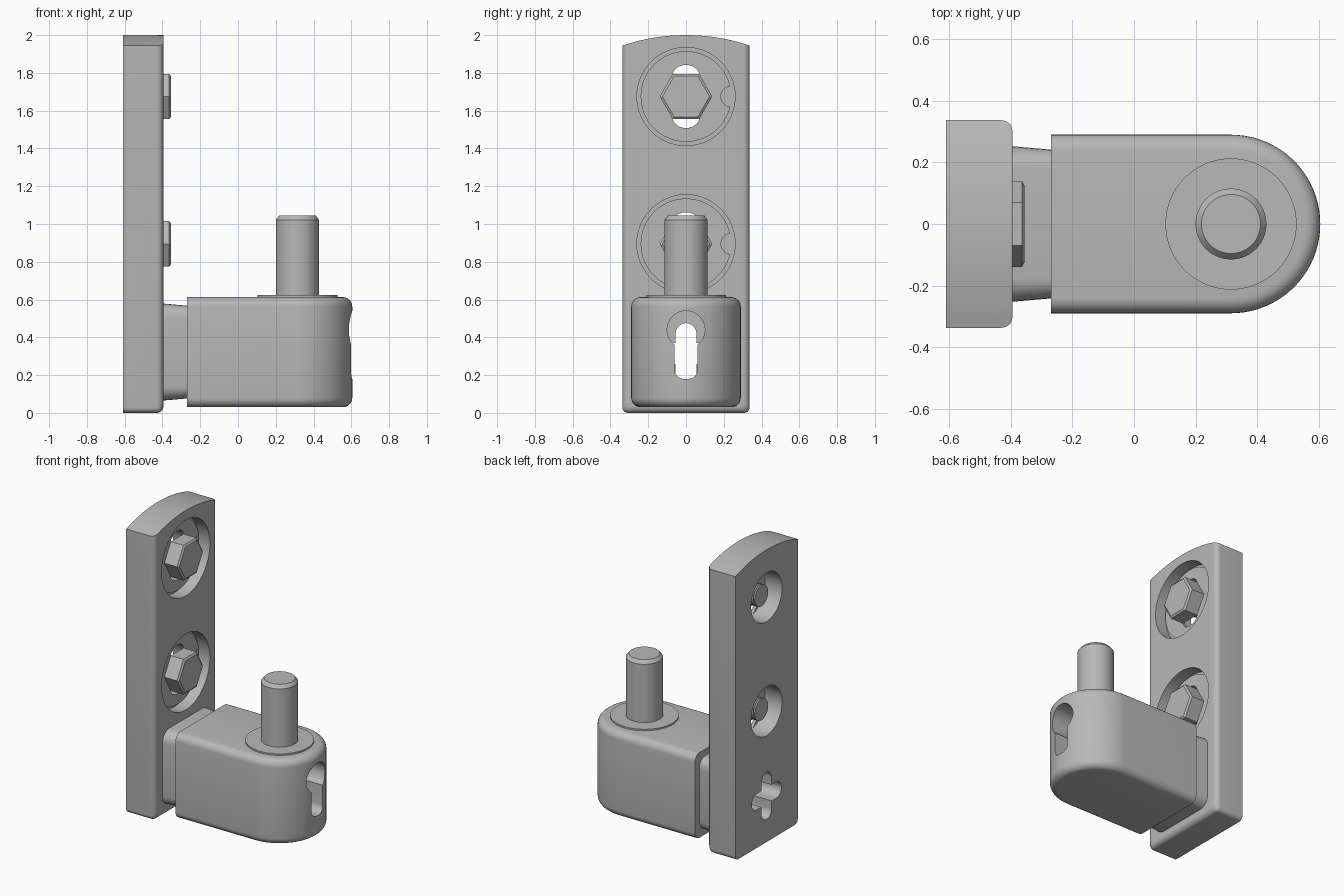
import bpy, bmesh, math

if "Cube" in bpy.data.objects:
    bpy.data.objects.remove(bpy.data.objects["Cube"])

steel = bpy.data.materials.new("plain grey steel")
steel.diffuse_color = (0.48, 0.48, 0.48, 1)
steel.use_nodes = True
steel.node_tree.nodes["Principled BSDF"].inputs["Base Color"].default_value = steel.diffuse_color


def loft(name, rings):
    """Skin a list of equal-length point rings and cap both ends."""
    bm = bmesh.new()
    vs = [[bm.verts.new(p) for p in r] for r in rings]
    n = len(rings[0])
    for a, b in zip(vs, vs[1:]):
        for i in range(n):
            j = (i + 1) % n
            bm.faces.new((a[i], a[j], b[j], b[i]))
    bm.faces.new(vs[0])
    bm.faces.new(vs[-1])
    bmesh.ops.recalc_face_normals(bm, faces=bm.faces)
    me = bpy.data.meshes.new(name)
    bm.to_mesh(me)
    bm.free()
    me.materials.append(steel)
    ob = bpy.data.objects.new(name, me)
    bpy.context.collection.objects.link(ob)
    return ob


def circle(r, y=0, z=0, n=48, phase=0):
    return [(y + r * math.cos(phase + 2 * math.pi * i / n),
             z + r * math.sin(phase + 2 * math.pi * i / n)) for i in range(n)]


def rounded(hy, hz, r, z, n=6):
    """Rounded rectangle in the YZ plane."""
    pts = []
    for k, (sy, sz) in enumerate(((1, 1), (-1, 1), (-1, -1), (1, -1))):
        for i in range(n + 1):
            a = (k + i / n) * math.pi / 2
            pts.append((sy * (hy - r) + r * math.cos(a), z + sz * (hz - r) + r * math.sin(a)))
    return pts


def along_x(outline, x):
    return [(x, y, z) for y, z in outline]


def prism(name, outline, x0, x1):
    return loft(name, [along_x(outline, x0), along_x(outline, x1)])


def turned_z(name, profile, x, n=64):
    """Round part on a vertical axis from (radius, height) pairs."""
    return loft(name, [[(x + a, b, z) for a, b in circle(r, n=n)] for r, z in profile])


def cut(ob, *cutters):
    for c in cutters:
        m = ob.modifiers.new("cut", 'BOOLEAN')
        m.operation, m.solver, m.object = 'DIFFERENCE', 'EXACT', c
        bpy.context.view_layer.objects.active = ob
        bpy.ops.object.modifier_apply(modifier=m.name)
        bpy.data.objects.remove(c)


def fillet(r, n=6):
    """(inset, distance from the end face) pairs of a quarter round."""
    return [(r - r * math.sin(a), r - r * math.cos(a))
            for a in (math.pi / 2 * i / n for i in range(n + 1))]


# Mounting plate: arched top, rounded front edges and bottom corners
XB, XF, HW, R = -0.61, -0.395, 0.337, 1.048


def plate_outline(off):
    w, c = HW - off, 0.03
    pts = [(-w + 2 * w * i / 24, 0) for i in range(25)]
    pts = [(y, 2 - R + math.sqrt(R * R - y * y)) for y, _ in pts]
    for s, a0 in ((1, 0), (-1, -math.pi / 2)):
        for i in range(7):
            a = a0 - math.pi / 2 * i / 6
            pts.append((s * (w - c) + c * math.cos(a), off + c + c * math.sin(a)))
    return pts


plate = loft("mounting_plate", [along_x(plate_outline(0), XB)] +
             [along_x(plate_outline(o), XF - d) for o, d in reversed(fillet(0.035))])

# Bolt recesses, adjusting washers and hexagon bolts
FLOOR = -0.48
for i, z in enumerate((0.895, 1.675)):
    cut(plate, prism("recess_cutter", circle(0.26, 0, z, 64), FLOOR, 0),
        prism("hole_cutter", circle(0.167, 0, z), -1, 0))
    washer = prism(f"washer_{i}", circle(0.24, 0, z, 64), FLOOR - 0.002, FLOOR + 0.02)
    cut(washer, prism("slot_cutter", rounded(0.075, 0.167, 0.07, z), -1, 0),
        prism("notch_cutter", circle(0.055, 0.24, z, 24), -1, 0))
    hexa = [along_x(circle(r, 0, z, 6), x) for r, x in
            ((0.139, FLOOR + 0.02), (0.139, -0.364), (0.125, -0.355))]
    loft(f"bolt_head_{i}", hexa)
    thread = [(0.073, FLOOR + 0.02), (0.073, -0.50)]
    for k in range(3):
        x = -0.505 - 0.024 * k
        thread += [(0.062, x), (0.062, x - 0.006), (0.073, x - 0.008), (0.073, x - 0.018)]
    loft(f"bolt_shank_{i}", [along_x(circle(r, 0, z, 32), x) for r, x in thread])

# Neck joining plate to housing, flared where it meets the plate
NZ = 0.322
neck = loft("neck", [along_x(rounded(0.218 + o, 0.222 + o, 0.04 + o, NZ), XF - 0.005 + d)
                     for o, d in reversed([(d, o) for d, o in fillet(0.035)])] +
            [along_x(rounded(0.218, 0.222, 0.04, NZ), 0.0)])

# Cross-shaped opening through plate and neck
for ob in (plate, neck):
    cut(ob, prism("cross_upright", rounded(0.055, 0.16, 0.054, 0.315), -1, 0.5),
        prism("cross_bar", rounded(0.16, 0.055, 0.054, 0.315), -1, 0.5))

# Hollow housing with round nose
CX, NR = 0.315, 0.29


def housing_ring(off, z):
    r = NR - off
    arc = [(CX + r * math.cos(a), r * math.sin(a), z)
           for a in (-math.pi / 2 + math.pi * i / 40 for i in range(41))]
    return [(-0.27, -r, z)] + arc + [(-0.27, r, z)]


f = fillet(0.05)
housing = loft("housing", [housing_ring(o, 0.03 + d) for o, d in f] +
               [housing_ring(o, 0.613 - d) for o, d in reversed(f)])
cut(housing, prism("cavity_cutter", rounded(0.228, 0.242, 0.05, 0.322), -1, 0.36),
    prism("slot_cutter", rounded(0.062, 0.13, 0.05, 0.31), 0.2, 1),
    prism("round_cutter", circle(0.1, 0, 0.44, 40), 0.2, 1))

# Hinge pin with collar
turned_z("collar", [(0.213, 0.60), (0.213, 0.623)], CX)
turned_z("hinge_pin", [(0.115, 0.60), (0.115, 1.022), (0.096, 1.045)], CX)

# Smooth rounds, crisp edges
bpy.ops.object.select_all(action='DESELECT')
for ob in bpy.context.scene.objects:
    ob.select_set(True)
    bpy.context.view_layer.objects.active = ob
bpy.ops.object.shade_smooth_by_angle(angle=math.radians(28))
